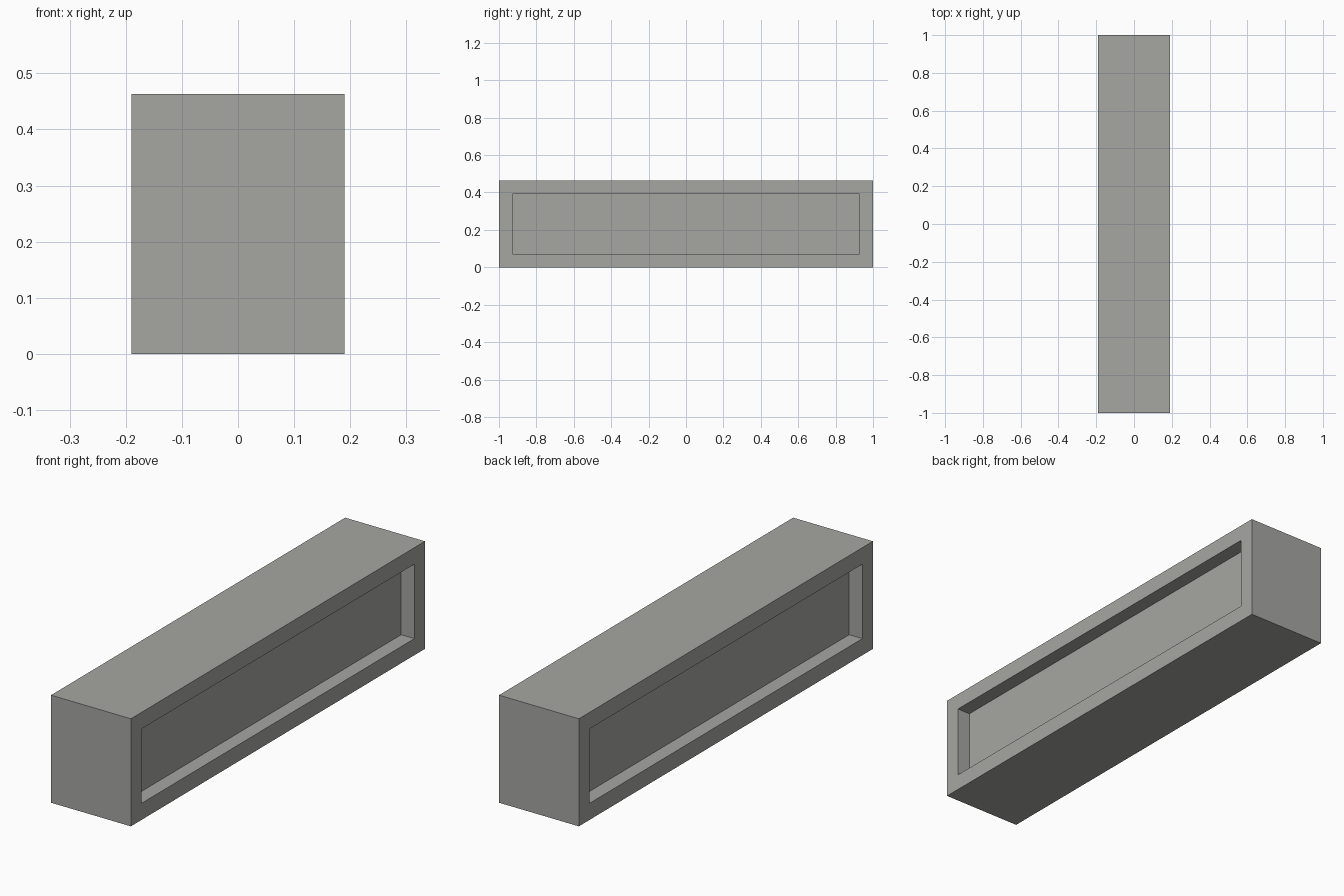
import bpy
import bmesh

cube = bpy.data.objects.get("Cube")
if cube:
    bpy.data.objects.remove(cube, do_unlink=True)

WIDTH, LENGTH, HEIGHT = 0.38, 2.0, 0.463
BORDER, DEPTH = 0.101, 0.063

# Warm grey for the whole block
grey = bpy.data.materials.new("warm_grey")
colour = (0.38, 0.38, 0.365, 1.0)
grey.diffuse_color = colour
grey.use_nodes = True
grey.node_tree.nodes["Principled BSDF"].inputs["Base Color"].default_value = colour

# Solid block standing on the ground
bm = bmesh.new()
bmesh.ops.create_cube(bm, size=1.0)
for v in bm.verts:
    v.co.x *= WIDTH
    v.co.y *= LENGTH
    v.co.z = (v.co.z + 0.5) * HEIGHT
bm.normal_update()

# Recessed panel in each long side
for side in [f for f in bm.faces if abs(f.normal.x) > 0.9]:
    inward = -side.normal.copy()
    bmesh.ops.inset_individual(bm, faces=[side], thickness=BORDER)
    # A zero-width second ring becomes the recess walls
    bmesh.ops.inset_individual(bm, faces=[side], thickness=0.0)
    bmesh.ops.translate(bm, verts=side.verts[:], vec=inward * DEPTH)

bmesh.ops.recalc_face_normals(bm, faces=bm.faces[:])
mesh = bpy.data.meshes.new("recessed_block")
bm.to_mesh(mesh)
bm.free()
mesh.materials.append(grey)
block = bpy.data.objects.new("recessed_block", mesh)
bpy.context.collection.objects.link(block)
